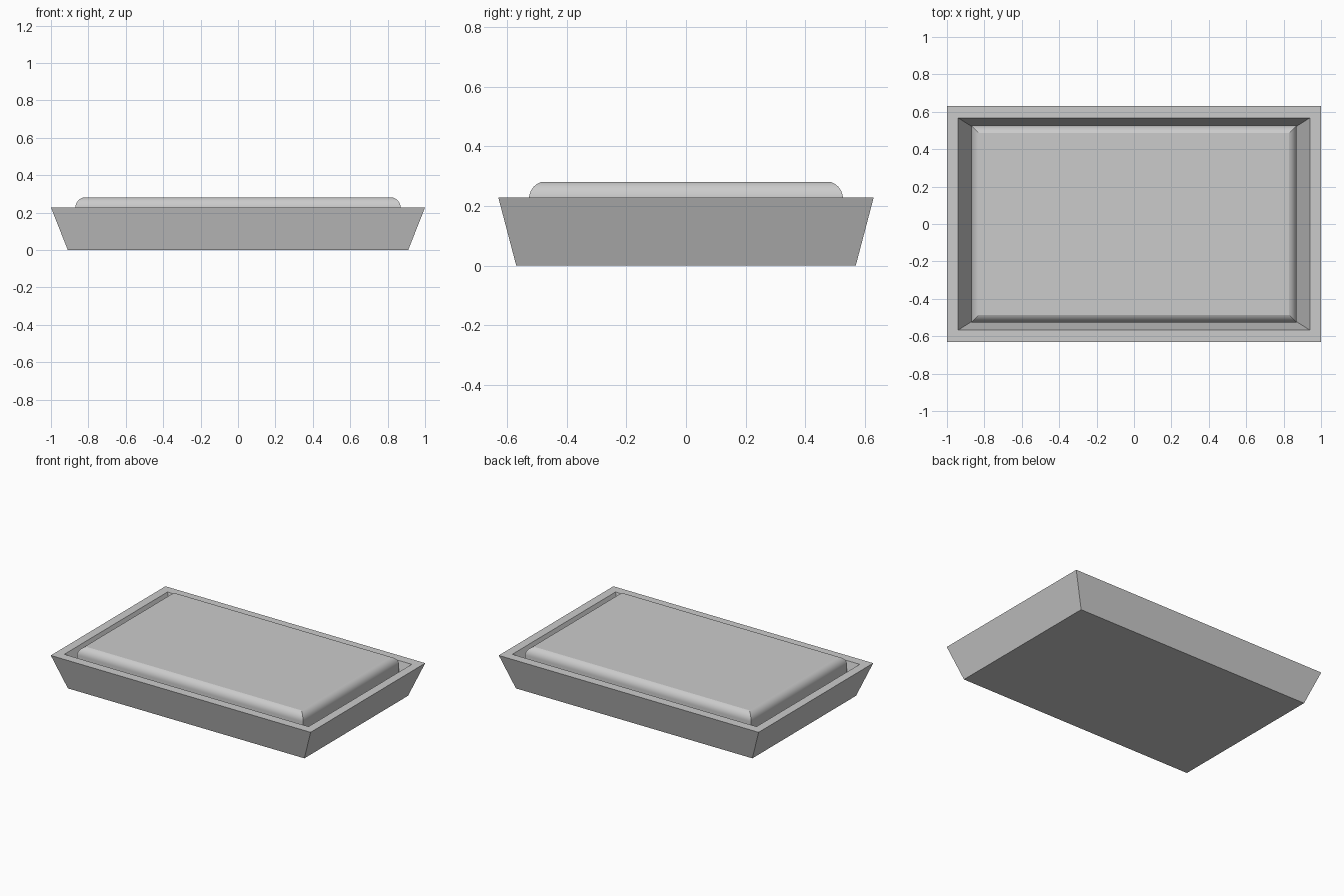
import bpy
import bmesh
import math

cube = bpy.data.objects.get("Cube")
if cube:
    bpy.data.objects.remove(cube, do_unlink=True)

grey = bpy.data.materials.new("light_grey")
grey.use_nodes = True
colour = (0.6, 0.6, 0.6, 1)
grey.diffuse_color = colour
grey.node_tree.nodes["Principled BSDF"].inputs["Base Color"].default_value = colour


def loft(name, rings):
    """Skin a stack of rectangles (half width, half depth, height), capping both ends."""
    bm = bmesh.new()
    loops = []
    for hx, hy, z in rings:
        corners = ((-1, -1), (1, -1), (1, 1), (-1, 1))
        loops.append([bm.verts.new((sx * hx, sy * hy, z)) for sx, sy in corners])
    for low, high in zip(loops, loops[1:]):
        for i in range(4):
            j = (i + 1) % 4
            bm.faces.new((low[i], low[j], high[j], high[i]))
    bm.faces.new(loops[0][::-1])
    bm.faces.new(loops[-1])
    bmesh.ops.recalc_face_normals(bm, faces=bm.faces)
    mesh = bpy.data.meshes.new(name)
    bm.to_mesh(mesh)
    bm.free()
    mesh.materials.append(grey)
    obj = bpy.data.objects.new(name, mesh)
    bpy.context.collection.objects.link(obj)
    return obj


# Flared tray: outer wall, flat rim, sloping inner wall and floor
loft("tray", [(0.91, 0.57, 0), (1, 0.63, 0.228),
              (0.94, 0.567, 0.228), (0.865, 0.52, 0.05)])

# Raised pad: upright sides rolling over to a flat top
radius, sweep, steps = 0.058, math.radians(72), 8
rings = [(0.87, 0.527, 0.05)]
for k in range(steps + 1):
    a = sweep * k / steps
    inset = radius * (1 - math.cos(a))
    rings.append((0.87 - inset, 0.527 - inset, 0.225 + radius * math.sin(a)))
pad = loft("raised_pad", rings)

# Smooth the rolled edge, keep the corners and top crisp
bpy.ops.object.select_all(action='DESELECT')
pad.select_set(True)
bpy.context.view_layer.objects.active = pad
bpy.ops.object.shade_smooth_by_angle(angle=math.radians(15))
